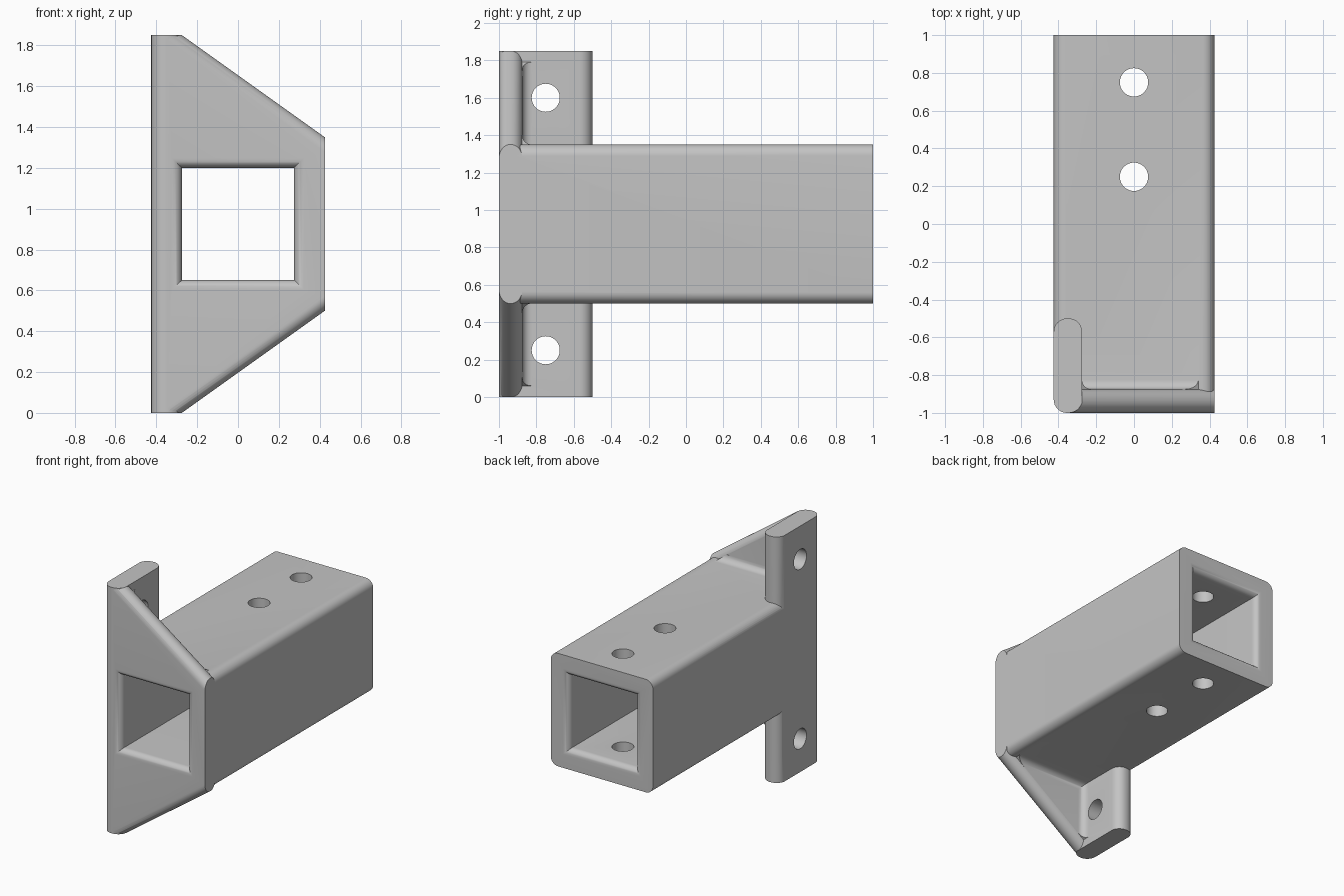
import bpy, bmesh
from math import sin, cos, pi

if "Cube" in bpy.data.objects:
    bpy.data.objects.remove(bpy.data.objects["Cube"], do_unlink=True)

HALF, WALL, MID, TALL = 0.425, 0.15, 0.925, 1.85
INNER = HALF - WALL
GUSSET_BACK = -0.875
SLOPE = 0.5 / 0.7

steel = bpy.data.materials.new("grey_steel")
steel.use_nodes = True
colour = (0.55, 0.55, 0.55, 1)
steel.diffuse_color = colour
steel.node_tree.nodes["Principled BSDF"].inputs["Base Color"].default_value = colour


def finish(name, bm):
    bmesh.ops.recalc_face_normals(bm, faces=bm.faces)
    mesh = bpy.data.meshes.new(name)
    bm.to_mesh(mesh)
    bm.free()
    mesh.materials.append(steel)
    ob = bpy.data.objects.new(name, mesh)
    bpy.context.collection.objects.link(ob)
    return ob


def prism_mesh(points, axis, lo, hi):
    """Extrude a 2D outline along one axis."""
    bm = bmesh.new()
    rings = []
    for d in (lo, hi):
        ring = []
        for p in points:
            co = list(p)
            co.insert(axis, d)
            ring.append(bm.verts.new(co))
        rings.append(ring)
        bm.faces.new(ring)
    a, b = rings
    for i in range(len(a)):
        j = (i + 1) % len(a)
        bm.faces.new((a[i], a[j], b[j], b[i]))
    bmesh.ops.recalc_face_normals(bm, faces=bm.faces)
    return bm


def prism(name, points, axis, lo, hi):
    return finish(name, prism_mesh(points, axis, lo, hi))


def rounded_rect(u0, u1, v0, v1, r, n=8):
    pts = []
    for k, (u, v) in enumerate(((u1 - r, v1 - r), (u0 + r, v1 - r),
                                (u0 + r, v0 + r), (u1 - r, v0 + r))):
        for i in range(n + 1):
            t = (k + i / n) * pi / 2
            pts.append((u + r * cos(t), v + r * sin(t)))
    return pts


def circle(u, v, r, n=40):
    return [(u + r * cos(2 * pi * i / n), v + r * sin(2 * pi * i / n)) for i in range(n)]


def fillet_outline(u, v, su, sv, r=0.05, e=0.03, n=8):
    """Concave corner filler, sunk a little into both walls."""
    pts = []
    for i in range(n + 1):
        t = i / n * pi / 2
        pts.append((u + su * r * (1 - cos(t)), v + sv * r * (1 - sin(t))))
    return pts[:] + [(u + su * r, v - sv * e), (u - su * e, v - sv * e), (u - su * e, v + sv * r)]


def gusset_outline(x0, x1, drop=0):
    top = lambda x: TALL - drop - (x + INNER) * SLOPE
    return [(x0, TALL - top(x0)), (x1, TALL - top(x1)), (x1, top(x1)), (x0, top(x0))]


def combine(target, tool, operation):
    mod = target.modifiers.new("boolean", "BOOLEAN")
    mod.operation, mod.object, mod.solver = operation, tool, "EXACT"
    bpy.context.view_layer.objects.active = target
    bpy.ops.object.modifier_apply(modifier=mod.name)
    bpy.data.objects.remove(tool, do_unlink=True)


# Square receiver tube with rounded long edges
body = prism("mounting_bracket",
             rounded_rect(-HALF, HALF, MID - HALF, MID + HALF, 0.06), 1, -0.92, 1)

# Upright side flange with rounded long edges
combine(body, prism("side_flange", rounded_rect(-HALF, -INNER, -1, -0.5, 0.07), 2, 0, TALL), "UNION")

# Front gusset with rounded sloping edges
bm = prism_mesh(gusset_outline(-0.35, HALF), 1, -1, GUSSET_BACK)
sloped = [e for e in bm.edges
          if abs(e.verts[0].co.x - e.verts[1].co.x) > 0.1]
bmesh.ops.bevel(bm, geom=sloped, offset=0.06, segments=8, profile=0.5, affect="EDGES")
gusset = finish("front_gusset", bm)
combine(gusset, prism("height_limit", rounded_rect(-1, 1, -2, 2, 0.1), 2, 0, TALL), "INTERSECT")
combine(body, gusset, "UNION")

# Inside fillets, trimmed to the gusset outline
fillets = [
    prism("flange_fillet", fillet_outline(-INNER, GUSSET_BACK, 1, 1), 2, 0, TALL),
    prism("upper_fillet", fillet_outline(GUSSET_BACK, MID + HALF, 1, 1), 0, -0.3, HALF),
    prism("lower_fillet", fillet_outline(GUSSET_BACK, MID - HALF, 1, -1), 0, -0.3, HALF),
]
for f in fillets:
    combine(f, prism("fillet_limit", gusset_outline(-0.35, 0.42, 0.06), 1, -0.99, -0.7), "INTERSECT")
    combine(body, f, "UNION")

# Square bore flaring out in a round at both mouths
r, n = 0.048, 8
stations = [(-1.1, INNER + r)]
for i in range(n + 1):
    t = i / n * pi / 2
    stations.append((-1 + r * (1 - cos(t)), INNER + r * (1 - sin(t))))
stations += [(-y, h) for y, h in reversed(stations)]
bm = bmesh.new()
rings = [[bm.verts.new((sx * h, y, MID + sz * h))
          for sx, sz in ((-1, -1), (1, -1), (1, 1), (-1, 1))] for y, h in stations]
for a, b in zip(rings, rings[1:]):
    for i in range(4):
        j = (i + 1) % 4
        bm.faces.new((a[i], a[j], b[j], b[i]))
bm.faces.new(rings[0])
bm.faces.new(rings[-1])
combine(body, finish("bore_cutter", bm), "DIFFERENCE")

# Pin holes through the tube and bolt holes through the flange
for y in (0.25, 0.75):
    combine(body, prism("pin_cutter", circle(0, y, 0.075), 2, -0.5, 2.5), "DIFFERENCE")
for z in (0.25, TALL - 0.25):
    combine(body, prism("bolt_cutter", circle(-0.75, z, 0.075), 0, -0.6, 0), "DIFFERENCE")

# Smooth rounds, crisp edges
bpy.ops.object.select_all(action="DESELECT")
body.select_set(True)
bpy.context.view_layer.objects.active = body
bpy.ops.object.shade_smooth_by_angle(angle=pi / 6)
